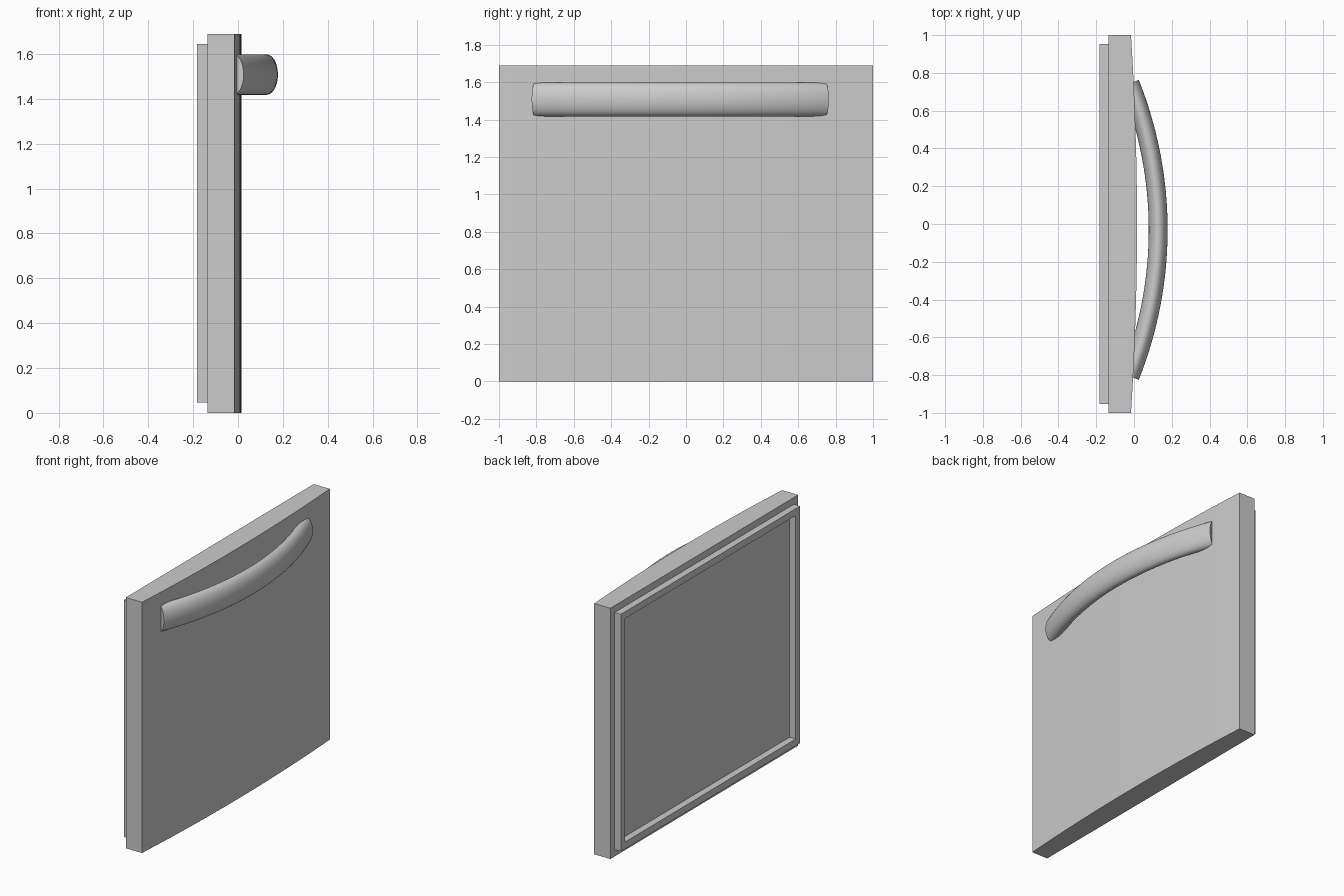
import bpy, bmesh
from math import sin, cos, pi, asin, radians

cube = bpy.data.objects.get("Cube")
if cube:
    bpy.data.objects.remove(cube, do_unlink=True)

grey = bpy.data.materials.new("plain grey")
grey.use_nodes = True
colour = (0.6, 0.6, 0.6, 1)
grey.diffuse_color = colour
grey.node_tree.nodes["Principled BSDF"].inputs["Base Color"].default_value = colour


def loft(name, rings, closed=False):
    """Skin a row of equal rings; cap both ends unless the row is closed."""
    bm = bmesh.new()
    rows = [[bm.verts.new(p) for p in ring] for ring in rings]
    pairs = list(zip(rows, rows[1:]))
    if closed:
        pairs.append((rows[-1], rows[0]))
    else:
        bm.faces.new(rows[0])
        bm.faces.new(rows[-1])
    n = len(rows[0])
    for a, b in pairs:
        for i in range(n):
            j = (i + 1) % n
            bm.faces.new((a[i], a[j], b[j], b[i]))
    bmesh.ops.recalc_face_normals(bm, faces=bm.faces)
    mesh = bpy.data.meshes.new(name)
    bm.to_mesh(mesh)
    bm.free()
    mesh.materials.append(grey)
    obj = bpy.data.objects.new(name, mesh)
    bpy.context.collection.objects.link(obj)
    bpy.ops.object.select_all(action="DESELECT")
    obj.select_set(True)
    bpy.context.view_layer.objects.active = obj
    bpy.ops.object.shade_smooth_by_angle(angle=radians(30))
    return obj


HEIGHT = 1.69
BACK = -0.136

# Door panel: flat back, front bowed gently outwards
bow = [(0.016 - 0.032 * y * y, y) for y in (i / 10 - 1 for i in range(21))]
outline = [(BACK, -1)] + bow + [(BACK, 1)]
loft("door_panel", [[(x, y, z) for x, y in outline] for z in (0, HEIGHT)])


# Raised rim on the back
def rectangle(x, inset):
    y, low, high = 1 - inset, inset, HEIGHT - inset
    return [(x, -y, low), (x, y, low), (x, y, high), (x, -y, high)]


OUTER, INNER, RIM = 0.046, 0.092, -0.182
loft("back_rim", [rectangle(BACK, OUTER), rectangle(RIM, OUTER),
                  rectangle(RIM, INNER), rectangle(BACK, INNER)], closed=True)

# Handle: oval bar swept along an arc, ends sunk into the panel
RADIUS, DEPTH, HALF_HEIGHT = 2.09, 0.05, 0.09
MID_Y, MID_Z, APEX = -0.031, 1.508, 0.128
reach = asin(0.794 / (RADIUS + DEPTH))
rings = []
for i in range(33):
    a = reach * (i / 16 - 1)
    ring = []
    for k in range(32):
        t = 2 * pi * k / 32
        r = RADIUS + DEPTH * cos(t)
        ring.append((APEX - RADIUS + r * cos(a), MID_Y + r * sin(a),
                     MID_Z + HALF_HEIGHT * sin(t)))
    rings.append(ring)
loft("handle", rings)
